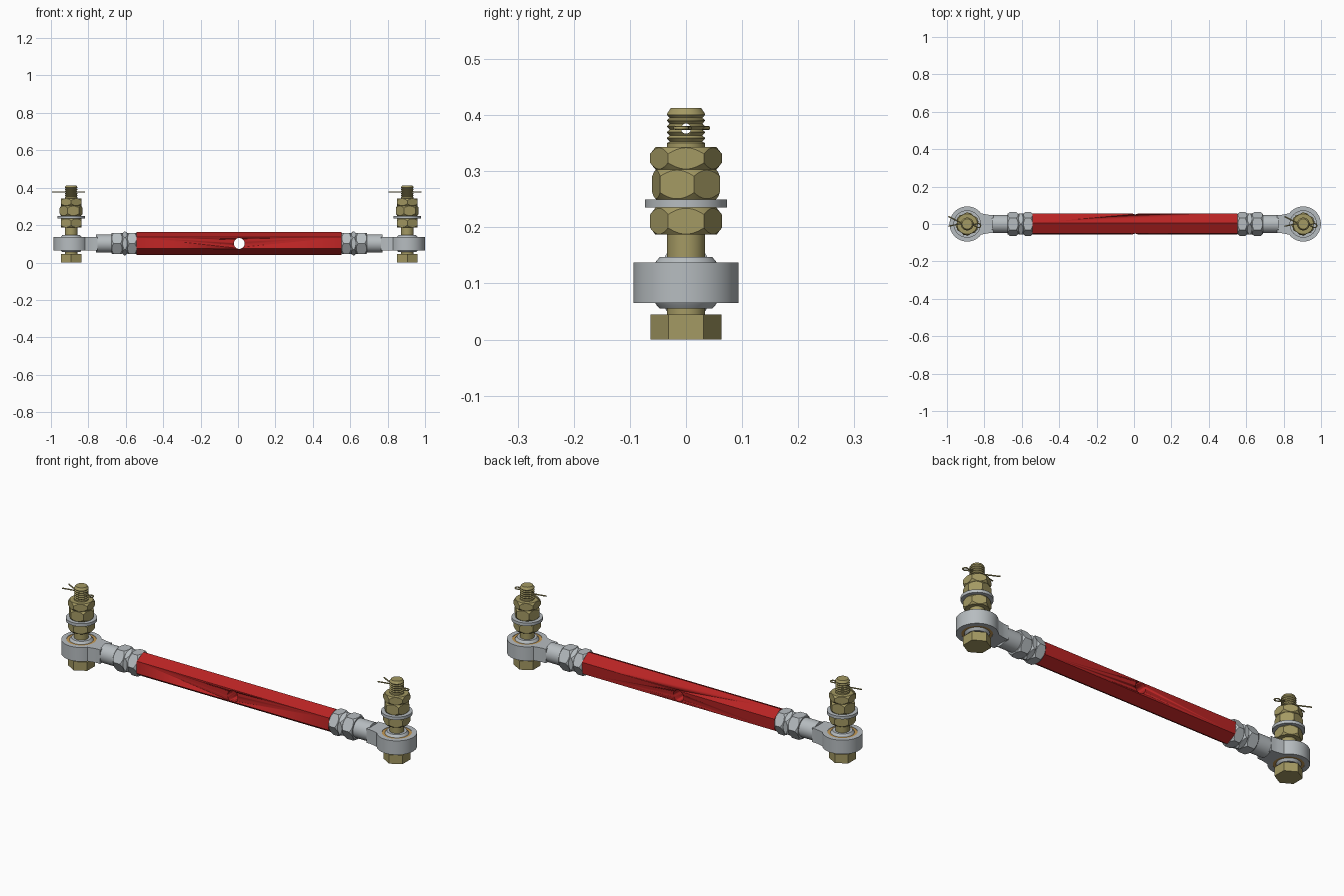
import bpy, bmesh
from math import pi, sin, cos, radians
from mathutils import Vector

if "Cube" in bpy.data.objects:
    bpy.data.objects.remove(bpy.data.objects["Cube"])

CX, AXIS_Z, REACH = 0.0065, 0.102, 0.8985   # link centre, rod height, bolt distance


def material(name, r, g, b):
    m = bpy.data.materials.new(name)
    m.use_nodes = True
    m.diffuse_color = (r, g, b, 1)
    m.node_tree.nodes["Principled BSDF"].inputs["Base Color"].default_value = (r, g, b, 1)
    return m


red = material("red", 0.48, 0.017, 0.017)
brass = material("dull brass", 0.37, 0.32, 0.125)
steel = material("light steel", 0.47, 0.505, 0.525)
bronze = material("bronze", 0.55, 0.32, 0.09)


def finish(bm, name, mat, loc, along_x=False):
    bmesh.ops.recalc_face_normals(bm, faces=bm.faces)
    mesh = bpy.data.meshes.new(name)
    bm.to_mesh(mesh)
    bm.free()
    mesh.materials.append(mat)
    ob = bpy.data.objects.new(name, mesh)
    bpy.context.collection.objects.link(ob)
    ob.location = loc
    if along_x:
        ob.rotation_euler.y = pi / 2
    bpy.ops.object.select_all(action='DESELECT')
    ob.select_set(True)
    bpy.context.view_layer.objects.active = ob
    bpy.ops.object.shade_smooth_by_angle(angle=radians(28))
    return ob


def bridge(bm, rings, closed=False):
    n = len(rings[0])
    pairs = list(zip(rings, rings[1:]))
    if closed:
        pairs.append((rings[-1], rings[0]))
    else:
        bm.faces.new(rings[0])
        bm.faces.new(rings[-1])
    for a, b in pairs:
        for i in range(n):
            j = (i + 1) % n
            bm.faces.new((a[i], a[j], b[j], b[i]))


def lathe(name, mat, profile, loc, along_x=False, closed=False, segs=48):
    bm = bmesh.new()
    rings = [[bm.verts.new((r * cos(2 * pi * i / segs), r * sin(2 * pi * i / segs), z))
              for i in range(segs)] for r, z in profile]
    bridge(bm, rings, closed)
    return finish(bm, name, mat, loc, along_x)


def hexagon(name, mat, radius, z0, z1, loc, turn=90, slope=1.3, along_x=False):
    """Hexagonal bar or nut; slope gives the chamfer that scallops the corners."""
    bm = bmesh.new()
    flat = radius * cos(pi / 6)
    segs = 60 if slope else 6
    rings = [[], [], [], []] if slope else [[], []]
    for i in range(segs):
        a = 2 * pi * i / segs
        r = flat / cos(a % (pi / 3) - pi / 6)
        drop = slope * (r - flat) + 0.001
        d = Vector((cos(a + radians(turn)), sin(a + radians(turn)), 0))
        if slope:
            spots = ((flat - 0.001, z0), (r, z0 + drop), (r, z1 - drop), (flat - 0.001, z1))
        else:
            spots = ((r, z0), (r, z1))
        for ring, (rad, z) in zip(rings, spots):
            ring.append(bm.verts.new(d * rad + Vector((0, 0, z))))
    bridge(bm, rings)
    return finish(bm, name, mat, loc, along_x)


def drill(ob, cutter):
    mod = ob.modifiers.new("hole", 'BOOLEAN')
    mod.operation, mod.solver, mod.object = 'DIFFERENCE', 'EXACT', cutter
    bpy.ops.object.select_all(action='DESELECT')
    ob.select_set(True)
    bpy.context.view_layer.objects.active = ob
    bpy.ops.object.modifier_apply(modifier=mod.name)
    bpy.data.objects.remove(cutter)


def neck(name, s, loc):
    """Flat web that tapers from the eye to the round shank."""
    half = [(0.075, 0.057), (0.09, 0.054), (0.105, 0.0505), (0.12, 0.0485), (0.14, 0.048)]
    outline = half + [(d, -w) for d, w in reversed(half)]
    bm = bmesh.new()
    bridge(bm, [[bm.verts.new((-s * d, w, z)) for d, w in outline] for z in (-0.036, 0.036)])
    finish(bm, name, steel, loc)


def split_pin(name, loc):
    leg = [(-0.105, 0.026), (-0.07, 0.014), (-0.038, 0.0035), (0.042, 0.0035)]
    loop = [(0.06 + 0.013 * cos(a), 0.011 * sin(a)) for a in [radians(t) for t in range(135, -136, -30)]]
    path = leg + loop + [(x * 0.93, -y) for x, y in reversed(leg)]
    cu = bpy.data.curves.new(name, 'CURVE')
    cu.dimensions = '3D'
    cu.bevel_depth, cu.bevel_resolution, cu.use_fill_caps = 0.0033, 2, True
    sp = cu.splines.new('POLY')
    sp.points.add(len(path) - 1)
    for p, (x, y) in zip(sp.points, path):
        p.co = (x, y, 0, 1)
    cu.materials.append(brass)
    ob = bpy.data.objects.new(name, cu)
    bpy.context.collection.objects.link(ob)
    ob.location = loc
    ob.rotation_euler.z = radians(-8)


# Red hexagonal sleeve with a wrench hole through the middle
mid = Vector((CX, 0, AXIS_Z))
sleeve = hexagon("sleeve", red, 0.061, -0.548, 0.548, mid, turn=-4, slope=0, along_x=True)
cutter = lathe("sleeve_cutter", red, [(0.029, -0.2), (0.029, 0.2)], mid)
cutter.rotation_euler.x = pi / 2
drill(sleeve, cutter)

# Threaded bolt outline: shank, thread ridges, chamfered tip
bolt = [(0.034, 0.02), (0.034, 0.35)]
for i in range(5):
    z = 0.35 + i * 0.0105
    bolt += [(0.029, z + 0.003), (0.034, z + 0.0085), (0.034, z + 0.0095)]
bolt += [(0.034, 0.402), (0.027, 0.413)]

for side, s in (("left", 1), ("right", -1)):
    base = Vector((CX + s * REACH, 0, 0))
    eye = base + Vector((0, 0, AXIS_Z - 0.001))

    # Locknuts between sleeve and rod end
    for part, a, b, turn in (("sleeve_nut", 0.548, 0.598, 90), ("lock_plate", 0.598, 0.625, 0),
                             ("rod_nut", 0.625, 0.682, 90)):
        hexagon(f"{side}_{part}", steel, 0.064, min(s * a, s * b), max(s * a, s * b),
                mid, turn=turn, slope=1.1, along_x=True)

    # Rod end: shank, web, eye, bearing race and ball
    lathe(f"{side}_shank", steel, [(0.048, s * 0.67), (0.048, s * 0.765)], mid, along_x=True)
    neck(f"{side}_neck", s, eye)
    lathe(f"{side}_eye", steel, [(0.094, -0.036), (0.094, 0.036), (0.07, 0.036), (0.07, -0.036)],
          eye, closed=True, segs=72)
    lathe(f"{side}_race", bronze, [(0.071, -0.034), (0.071, 0.034), (0.053, 0.034), (0.053, -0.034)],
          eye, closed=True)
    ball = [((0.0657 ** 2 - z * z) ** 0.5, z) for z in [-0.046 + 0.092 * i / 14 for i in range(15)]]
    lathe(f"{side}_ball", steel, ball, eye)

    # Bolt with its head, cross-drilled tip and split pin
    hexagon(f"{side}_bolt_head", brass, 0.063, 0, 0.045, base, slope=0)
    shank = lathe(f"{side}_bolt", brass, bolt, base)
    hole = lathe(f"{side}_pin_cutter", brass, [(0.009, -0.06), (0.009, 0.06)],
                 base + Vector((0, 0, 0.376)), along_x=True, segs=24)
    drill(shank, hole)
    split_pin(f"{side}_split_pin", base + Vector((0, 0, 0.377)))

    # Nuts and washer on the bolt
    hexagon(f"{side}_lower_nut", brass, 0.064, 0.187, 0.235, base)
    lathe(f"{side}_washer", steel, [(0.073, 0.235), (0.073, 0.25)], base)
    hexagon(f"{side}_middle_nut", brass, 0.063, 0.25, 0.303, base, turn=73)
    hexagon(f"{side}_castle_nut", brass, 0.064, 0.303, 0.343, base)
